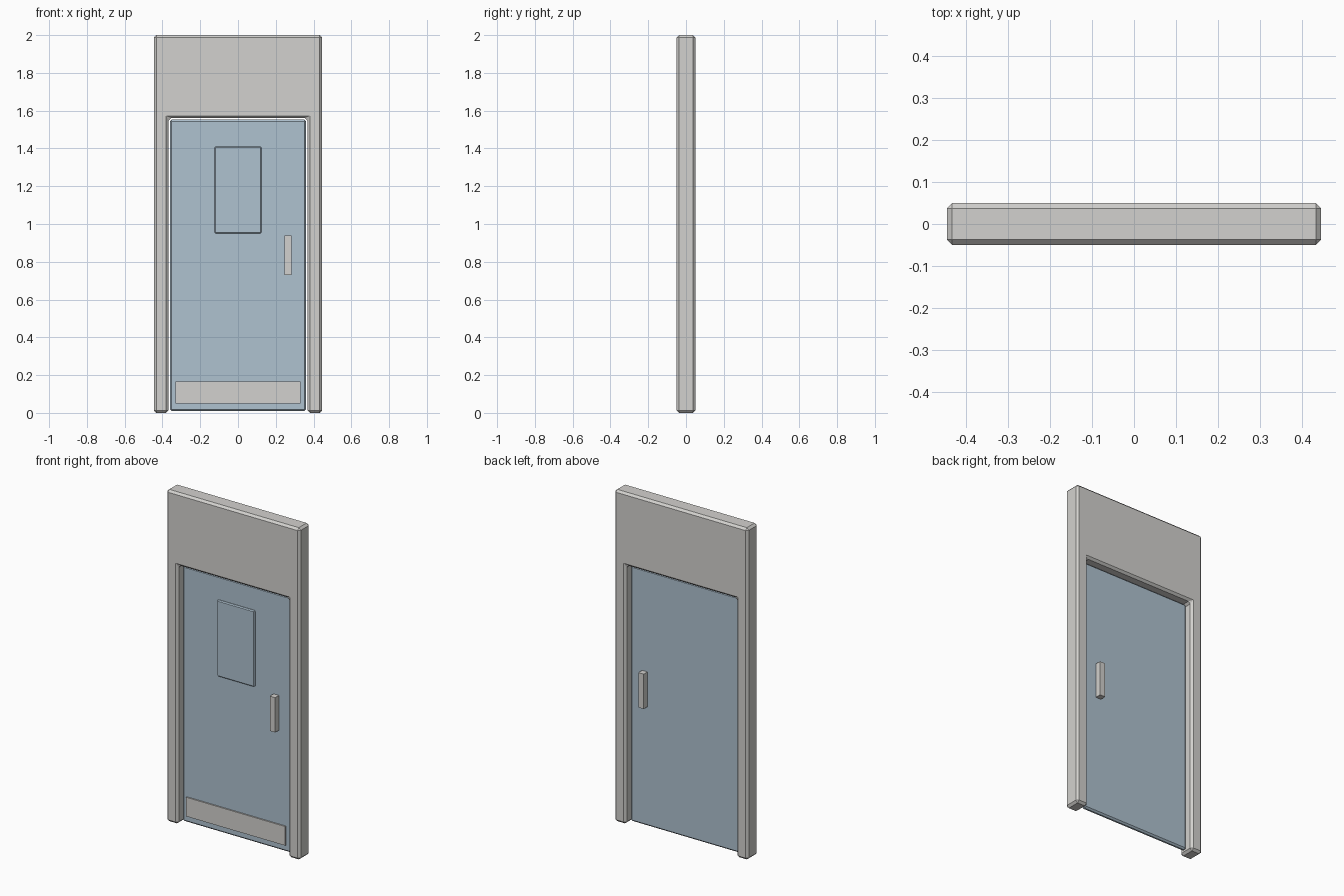
import bpy
import bmesh

if "Cube" in bpy.data.objects:
    bpy.data.objects.remove(bpy.data.objects["Cube"], do_unlink=True)


def material(name, colour):
    mat = bpy.data.materials.new(name)
    mat.use_nodes = True
    mat.diffuse_color = (*colour, 1)
    mat.node_tree.nodes["Principled BSDF"].inputs["Base Color"].default_value = (*colour, 1)
    return mat


GREY = material("warm light grey", (0.65, 0.64, 0.62))
BLUE = material("pale steel blue", (0.43, 0.54, 0.63))


def panel(name, outline, front, back, mat, chamfer=0):
    """Extrude an x-z outline from y=front to y=back, with chamfered edges."""
    bm = bmesh.new()
    face = bm.faces.new([bm.verts.new((x, front, z)) for x, z in outline])
    extruded = bmesh.ops.extrude_face_region(bm, geom=[face], use_keep_orig=True)
    for v in extruded["geom"]:
        if isinstance(v, bmesh.types.BMVert):
            v.co.y = back
    bmesh.ops.recalc_face_normals(bm, faces=bm.faces[:])
    if chamfer:
        bmesh.ops.bevel(bm, geom=bm.edges[:], offset=chamfer, offset_type='WIDTH',
                        segments=1, affect='EDGES', profile=0.5)
    mesh = bpy.data.meshes.new(name)
    bm.to_mesh(mesh)
    bm.free()
    mesh.materials.append(mat)
    obj = bpy.data.objects.new(name, mesh)
    bpy.context.collection.objects.link(obj)
    return obj


def rect(x0, x1, z0, z1):
    return [(x0, z0), (x1, z0), (x1, z1), (x0, z1)]


# Surrounding frame: two posts joined by a tall header
W, INNER, HEAD = 0.445, 0.368, 1.56
panel("door_frame",
      [(-W, 0), (-INNER, 0), (-INNER, HEAD), (INNER, HEAD),
       (INNER, 0), (W, 0), (W, 2), (-W, 2)],
      -0.05, 0.05, GREY, 0.018)

# Thin door leaf set in the middle of the frame
T = 0.014
panel("door_leaf", rect(-0.361, 0.361, 0.01, 1.552), -T, T, BLUE, 0.013)

# Raised window panel and kick plate on the front
panel("window_panel", rect(-0.125, 0.125, 0.95, 1.41), -T - 0.01, -T + 0.01, BLUE, 0.008)
panel("kick_plate", rect(-0.33, 0.33, 0.05, 0.165), -T - 0.008, -T + 0.002, GREY)

# Matching pull handles on both sides
for side, name in ((-1, "front_handle"), (1, "back_handle")):
    panel(name, rect(0.247, 0.283, 0.73, 0.94), side * 0.05, side * (T - 0.002), GREY)
